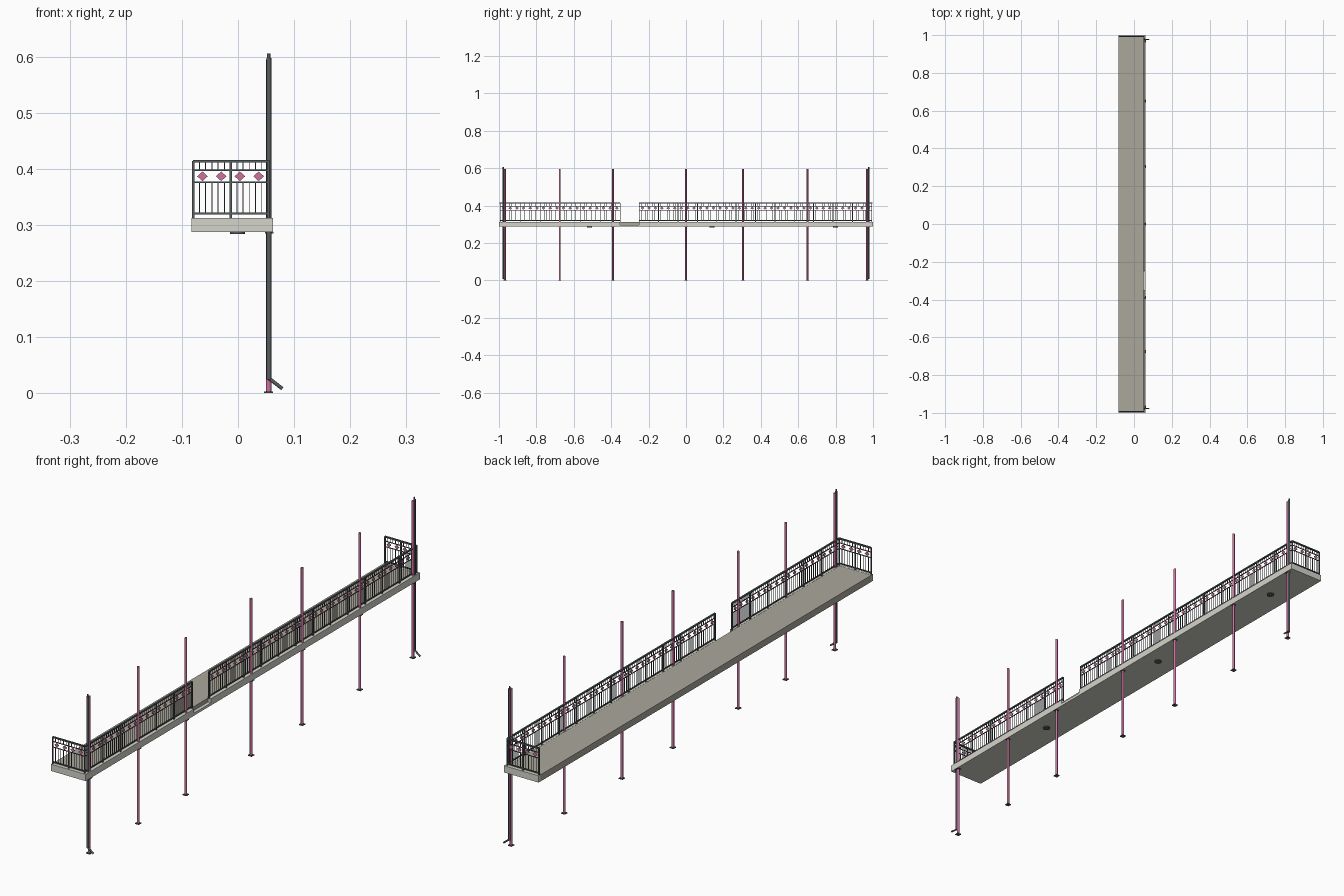
import bpy, bmesh, math
from mathutils import Vector, Matrix

if "Cube" in bpy.data.objects:
    bpy.data.objects.remove(bpy.data.objects["Cube"])


def material(name, rgb):
    m = bpy.data.materials.new(name)
    m.diffuse_color = (*rgb, 1)
    m.use_nodes = True
    m.node_tree.nodes["Principled BSDF"].inputs["Base Color"].default_value = m.diffuse_color
    return m


PINK = material("pink paint", (0.60, 0.17, 0.34))
DARK = material("dark iron", (0.095, 0.11, 0.112))
PALE = material("pale concrete", (0.66, 0.66, 0.60))
FLOOR = material("beige floor", (0.41, 0.39, 0.33))


def finish(name, bm, *mats):
    me = bpy.data.meshes.new(name)
    bm.normal_update()
    bm.to_mesh(me)
    bm.free()
    ob = bpy.data.objects.new(name, me)
    bpy.context.collection.objects.link(ob)
    for m in mats:
        me.materials.append(m)
    return ob


def box(bm, lo, hi):
    lo, hi = Vector(lo), Vector(hi)
    mat = Matrix.Translation((lo + hi) / 2) @ Matrix.Diagonal((*(hi - lo), 1))
    bmesh.ops.create_cube(bm, size=1, matrix=mat)


def rod(bm, a, b, r, sides=12):
    a, b = Vector(a), Vector(b)
    d = b - a
    mat = Matrix.Translation((a + b) / 2) @ d.to_track_quat('Z', 'Y').to_matrix().to_4x4()
    bmesh.ops.create_cone(bm, cap_ends=True, segments=sides, radius1=r, radius2=r,
                          depth=d.length, matrix=mat)


# Walkway slab: beige floor, pale underside
bm = bmesh.new()
box(bm, (-0.083, -0.99, 0.287), (0.05, 0.99, 0.312))
bm.normal_update()
for f in bm.faces:
    f.material_index = 1 if f.normal.z < -0.5 else 0
finish("walkway_slab", bm, FLOOR, PALE)

# Pale edge beams, lowered at the stair opening
GAP0, GAP1 = -0.352, -0.25
bm = bmesh.new()
for s in (-1, 1):
    y0, y1 = sorted((s * 0.99, s * 1.0))
    box(bm, (-0.083, y0, 0.287), (0.062, y1, 0.3125))
for y0, y1, top in ((-0.99, GAP0, 0.3125), (GAP0, GAP1, 0.297), (GAP1, 0.99, 0.3125)):
    box(bm, (0.05, y0, 0.287), (0.062, y1, top))
finish("edge_beams", bm, PALE)


# Railings: a run starts at a point and follows one axis
def railing(name, start, axis, length, panels, per_panel, gems):
    o, u = Vector((*start, 0)), Vector((*axis, 0))
    v = Vector((-u.y, u.x, 0))

    def bar(bm, t0, t1, z0, z1, half):
        a, b = o + u * t0 - v * half, o + u * t1 + v * half
        lo = [min(a[i], b[i]) for i in range(2)] + [z0]
        hi = [max(a[i], b[i]) for i in range(2)] + [z1]
        box(bm, lo, hi)

    bm = bmesh.new()
    for z, h, half in ((0.4135, 0.0025, 0.003), (0.397, 0.0012, 0.0015),
                       (0.376, 0.0012, 0.0015), (0.320, 0.0018, 0.002)):
        bar(bm, 0, length, z - h, z + h, half)
    w = length / panels
    for i in range(panels + 1):
        t = i * w
        bar(bm, t - 0.0022, t + 0.0022, 0.311, 0.414, 0.0022)
        if i == panels:
            break
        for k in range(1, per_panel + 1):
            c = t + w * k / (per_panel + 1)
            bar(bm, c - 0.0008, c + 0.0008, 0.320, 0.376, 0.0008)
            bar(bm, c - 0.0008, c + 0.0008, 0.397, 0.412, 0.0008)
    finish(name, bm, DARK)

    # Pink diamond ornaments in the upper band
    bm = bmesh.new()
    for i in range(panels):
        for k in range(gems):
            c = o + u * (w * (i + (k + 0.5) / gems)) + Vector((0, 0, 0.3865))
            pts = (u * 0.0095, Vector((0, 0, 0.0085)), u * -0.0095, Vector((0, 0, -0.0085)))
            rings = [[bm.verts.new(c + p + v * d) for p in pts] for d in (-0.001, 0.001)]
            bm.faces.new(rings[0])
            bm.faces.new(rings[1][::-1])
            for j in range(4):
                n = (j + 1) % 4
                bm.faces.new((rings[0][n], rings[0][j], rings[1][j], rings[1][n]))
    bmesh.ops.recalc_face_normals(bm, faces=bm.faces)
    finish(name + "_diamonds", bm, PINK)


SIDE_X, END_Y = 0.0535, 0.993
railing("front_end_railing", (-0.080, -END_Y), (1, 0), 0.1335, 2, 5, 2)
railing("back_end_railing", (-0.080, END_Y), (1, 0), 0.1335, 2, 5, 2)
railing("short_side_railing", (SIDE_X, -END_Y), (0, 1), END_Y + GAP0, 6, 8, 3)
railing("long_side_railing", (SIDE_X, GAP1), (0, 1), END_Y - GAP1, 12, 8, 3)

# Tall pink posts with foot plates and collars under the walkway
POST_X = 0.0547
posts, plates = bmesh.new(), bmesh.new()
for y in (-0.968, -0.675, -0.39, 0, 0.305, 0.65, 0.968):
    rod(posts, (POST_X, y, 0.001), (POST_X, y, 0.595), 0.0048)
    box(plates, (POST_X - 0.008, y - 0.008, 0), (POST_X + 0.008, y + 0.008, 0.003))
    box(plates, (POST_X - 0.007, y - 0.007, 0.2845), (POST_X + 0.009, y + 0.007, 0.287))
post_ob = finish("posts", posts, PINK)
finish("post_plates", plates, DARK)

# Drain pipes at both ends, with a narrow top and a slanted outlet
bm = bmesh.new()
for s in (-1, 1):
    y = s * 0.977
    rod(bm, (POST_X + 0.0005, y, 0.024), (POST_X + 0.0005, y, 0.597), 0.0042)
    rod(bm, (POST_X, y, 0.597), (POST_X, y, 0.605), 0.0028)
    rod(bm, (POST_X, y, 0.027), (0.079, y, 0.008), 0.0032)
pipe_ob = finish("drain_pipes", bm, DARK)

# Round lamps under the walkway
bm = bmesh.new()
for y in (-0.515, 0.14, 0.80):
    rod(bm, (-0.001, y, 0.2835), (-0.001, y, 0.288), 0.0135, 20)
lamp_ob = finish("ceiling_lamps", bm, DARK)

# Smooth the round parts
for ob in (post_ob, pipe_ob, lamp_ob):
    bpy.ops.object.select_all(action='DESELECT')
    ob.select_set(True)
    bpy.context.view_layer.objects.active = ob
    bpy.ops.object.shade_smooth_by_angle(angle=math.radians(40))
